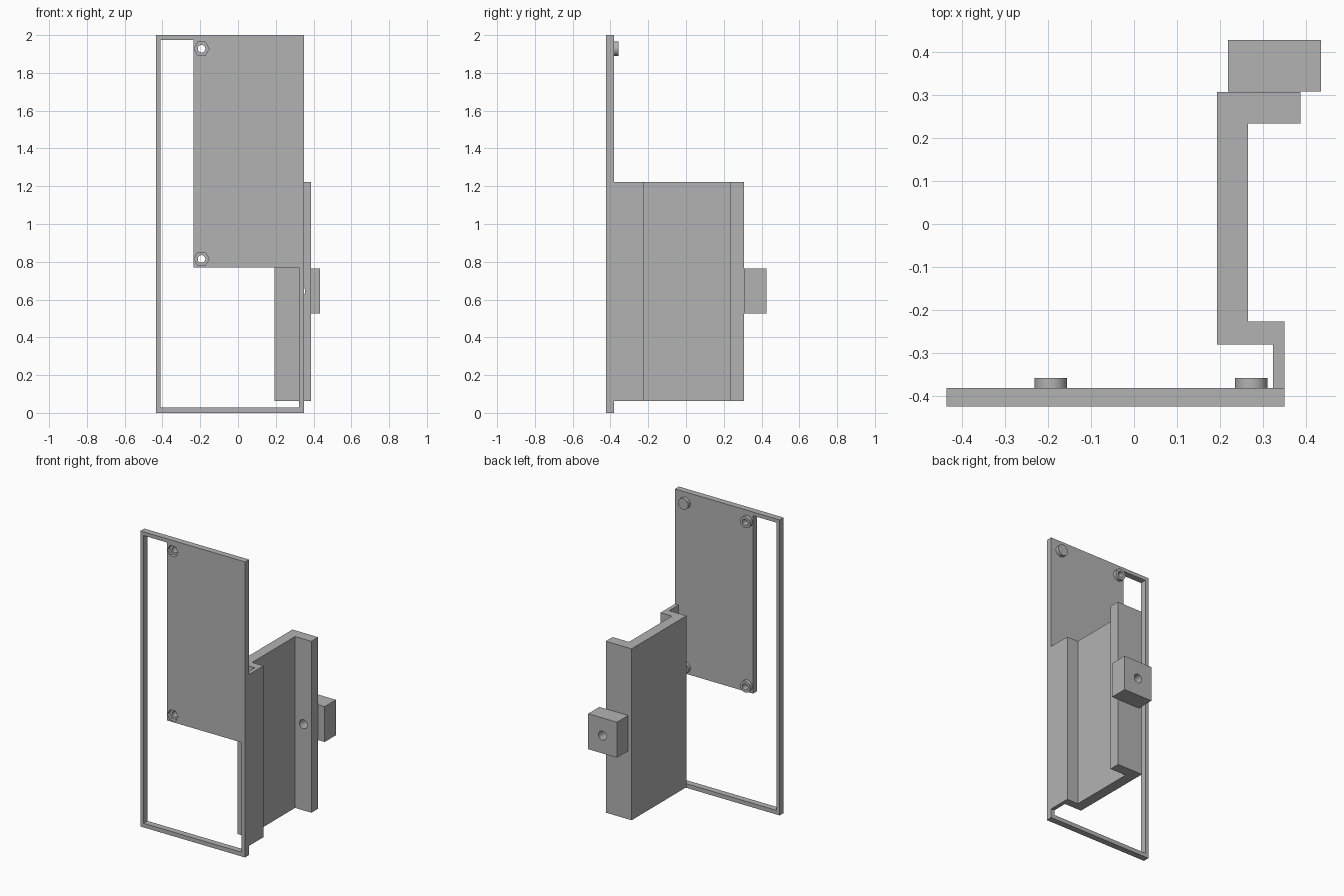
import bpy, bmesh, math
from mathutils import Matrix

if "Cube" in bpy.data.objects:
    bpy.data.objects.remove(bpy.data.objects["Cube"])

grey = bpy.data.materials.new("plain_grey")
grey.diffuse_color = (0.45, 0.45, 0.45, 1)
grey.use_nodes = True
grey.node_tree.nodes["Principled BSDF"].inputs["Base Color"].default_value = grey.diffuse_color


def finish(name, bm):
    bmesh.ops.recalc_face_normals(bm, faces=bm.faces)
    me = bpy.data.meshes.new(name)
    bm.to_mesh(me)
    bm.free()
    me.materials.append(grey)
    ob = bpy.data.objects.new(name, me)
    bpy.context.collection.objects.link(ob)
    return ob


def prism(name, pts, z0, z1):
    """Extrude an xy outline from z0 to z1."""
    bm = bmesh.new()
    face = bm.faces.new([bm.verts.new((x, y, z0)) for x, y in pts])
    ext = bmesh.ops.extrude_face_region(bm, geom=[face])["geom"]
    up = [v for v in ext if isinstance(v, bmesh.types.BMVert)]
    bmesh.ops.translate(bm, verts=up, vec=(0, 0, z1 - z0))
    return finish(name, bm)


def box(name, x0, x1, y0, y1, z0, z1):
    return prism(name, [(x0, y0), (x1, y0), (x1, y1), (x0, y1)], z0, z1)


def rod(name, x, z, r, y0, y1, sides=32):
    """Cylinder or hexagon lying along y."""
    bm = bmesh.new()
    bmesh.ops.create_cone(bm, cap_ends=True, segments=sides, radius1=r, radius2=r,
                          depth=y1 - y0)
    turn = Matrix.Rotation(math.pi / 2, 4, 'X')
    if sides == 6:  # corners point left and right
        a = math.atan2(bm.verts[:][0].co.y, bm.verts[:][0].co.x)
        turn = turn @ Matrix.Rotation(-a, 4, 'Z')
    bm.transform(Matrix.Translation((x, (y0 + y1) / 2, z)) @ turn)
    return finish(name, bm)


def cut(ob, *cutters):
    """Subtract the cutters and remove them."""
    bpy.context.view_layer.objects.active = ob
    for c in cutters:
        m = ob.modifiers.new("cut", 'BOOLEAN')
        m.operation, m.solver, m.object = 'DIFFERENCE', 'EXACT', c
        bpy.ops.object.modifier_apply(modifier=m.name)
        bpy.data.objects.remove(c)


def smooth(ob):
    bpy.ops.object.select_all(action='DESELECT')
    ob.select_set(True)
    bpy.context.view_layer.objects.active = ob
    bpy.ops.object.shade_smooth_by_angle(angle=math.radians(30))


FRONT, BACK, TIP = -0.423, -0.381, -0.357
LEFT, RIGHT = -0.193, 0.272
HEIGHTS = {"upper": 1.928, "lower": 0.815}

# Flat frame plate with a tall side window and a wide lower window
plate = box("frame_plate", -0.435, 0.349, FRONT, BACK, 0, 2)
cut(plate,
    prism("window", [(-0.411, -0.5), (-0.235, -0.5), (-0.235, -0.3), (-0.411, -0.3)], 0.5, 1.975),
    box("lower_window", -0.411, 0.324, -0.5, -0.3, 0.028, 0.771))

# Nut recesses, screw holes and bosses
for level, z in HEIGHTS.items():
    cut(plate, rod("nut", LEFT, z, 0.04, FRONT - 0.05, FRONT + 0.025, 6),
        rod("screw", LEFT, z, 0.02, -0.5, -0.3))
    boss = rod(level + "_screw_boss", LEFT, z, 0.038, BACK, TIP)
    cut(boss, rod("screw", LEFT, z, 0.02, -0.5, -0.3))
    smooth(boss)
    smooth(rod(level + "_solid_boss", RIGHT, z, 0.038, BACK, TIP))
smooth(plate)

# Stepped side bracket with a drilled flange
bracket = prism("side_bracket", [
    (0.322, BACK), (0.349, BACK), (0.349, -0.226), (0.264, -0.226), (0.264, 0.233),
    (0.386, 0.233), (0.386, 0.306), (0.193, 0.306), (0.193, -0.28), (0.322, -0.28)],
    0.062, 1.222)
cut(bracket, rod("bolt", 0.326, 0.645, 0.03, 0.2, 0.4))
smooth(bracket)

# Drilled clamp block behind the flange
block = box("clamp_block", 0.218, 0.434, 0.307, 0.427, 0.525, 0.765)
cut(block, rod("bolt", 0.326, 0.645, 0.03, 0.2, 0.5))
smooth(block)
